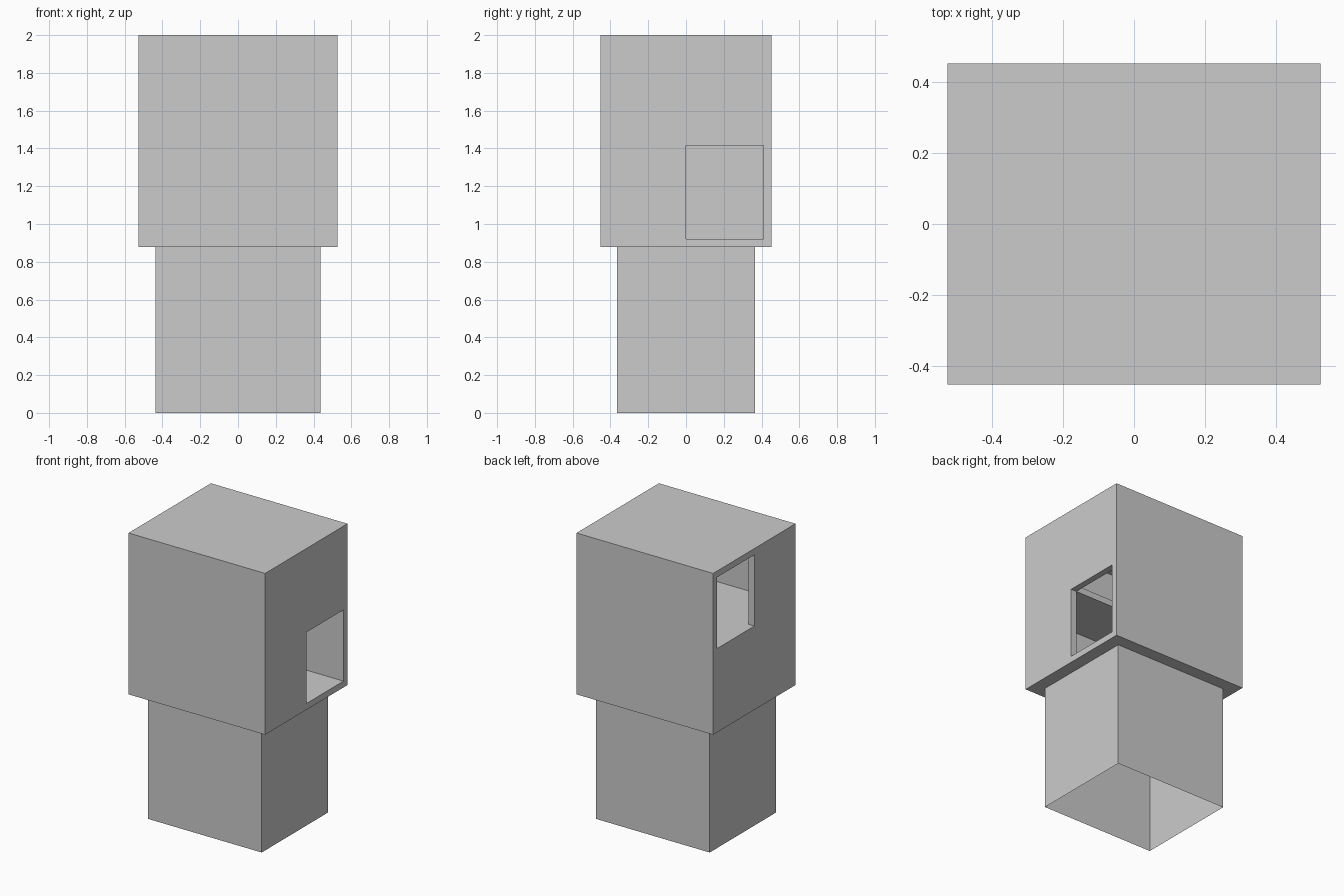
import bpy, bmesh
from math import radians

if "Cube" in bpy.data.objects:
    bpy.data.objects.remove(bpy.data.objects["Cube"])

# Overall sizes: outer half sizes, wall thickness, heights
HX, HY, T = 0.526, 0.453, 0.044
Z0, Z1 = 0.877, 2.0
IX, IY = HX - T, HY - T
SHELF_LO = (Z0 + Z1 - T) / 2
SHELF_HI = SHELF_LO + T

# Planes that split the house into cells
XS = [-HX, -IX, 0, IX, HX]
YS = [-HY, -IY, 0, IY, HY]
ZS = [Z0, Z0 + T, SHELF_LO, SHELF_HI, Z1 - T, Z1]


def is_solid(i, j, k):
    """True where a cell of the house is wall, floor, shelf or roof."""
    if not (0 <= i < 4 and 0 <= j < 4 and 0 <= k < 5):
        return False
    room = i in (1, 2) and j in (1, 2) and k in (1, 3)
    right_door = i == 3 and j == 2 and k == 1
    left_door = i == 0 and j == 2 and k == 3
    shelf_hatch = i == 2 and j == 2 and k == 2
    return not (room or right_door or left_door or shelf_hatch)


def make_object(name, bm):
    bmesh.ops.recalc_face_normals(bm, faces=bm.faces)
    mesh = bpy.data.meshes.new(name)
    bm.to_mesh(mesh)
    bm.free()
    obj = bpy.data.objects.new(name, mesh)
    bpy.context.collection.objects.link(obj)
    return obj


# Two-storey house: a skin wherever a solid cell meets empty space
bm = bmesh.new()
axes = (XS, YS, ZS)
for i in range(4):
    for j in range(4):
        for k in range(5):
            if not is_solid(i, j, k):
                continue
            cell = (i, j, k)
            for a in range(3):
                b, c = (a + 1) % 3, (a + 2) % 3
                for side in (0, 1):
                    near = list(cell)
                    near[a] += 1 if side else -1
                    if is_solid(*near):
                        continue
                    quad = []
                    for db, dc in ((0, 0), (1, 0), (1, 1), (0, 1)):
                        p = [0, 0, 0]
                        p[a] = axes[a][cell[a] + side]
                        p[b] = axes[b][cell[b] + db]
                        p[c] = axes[c][cell[c] + dc]
                        quad.append(bm.verts.new(p))
                    bm.faces.new(quad if side else quad[::-1])
bmesh.ops.remove_doubles(bm, verts=bm.verts, dist=1e-5)
bmesh.ops.dissolve_limit(bm, angle_limit=radians(1), verts=bm.verts, edges=bm.edges)
make_object("house", bm)

# Hollow base: thin box, open at top and bottom, under the house floor
bm = bmesh.new()
bmesh.ops.create_cube(bm, size=1)
caps = [f for f in bm.faces if abs(f.normal.z) > 0.5]
bmesh.ops.delete(bm, geom=caps, context='FACES')
bmesh.ops.scale(bm, vec=(2 * (HX - 2 * T), 2 * (HY - 2 * T), Z0), verts=bm.verts)
bmesh.ops.translate(bm, vec=(0, 0, Z0 / 2), verts=bm.verts)
make_object("base", bm)
